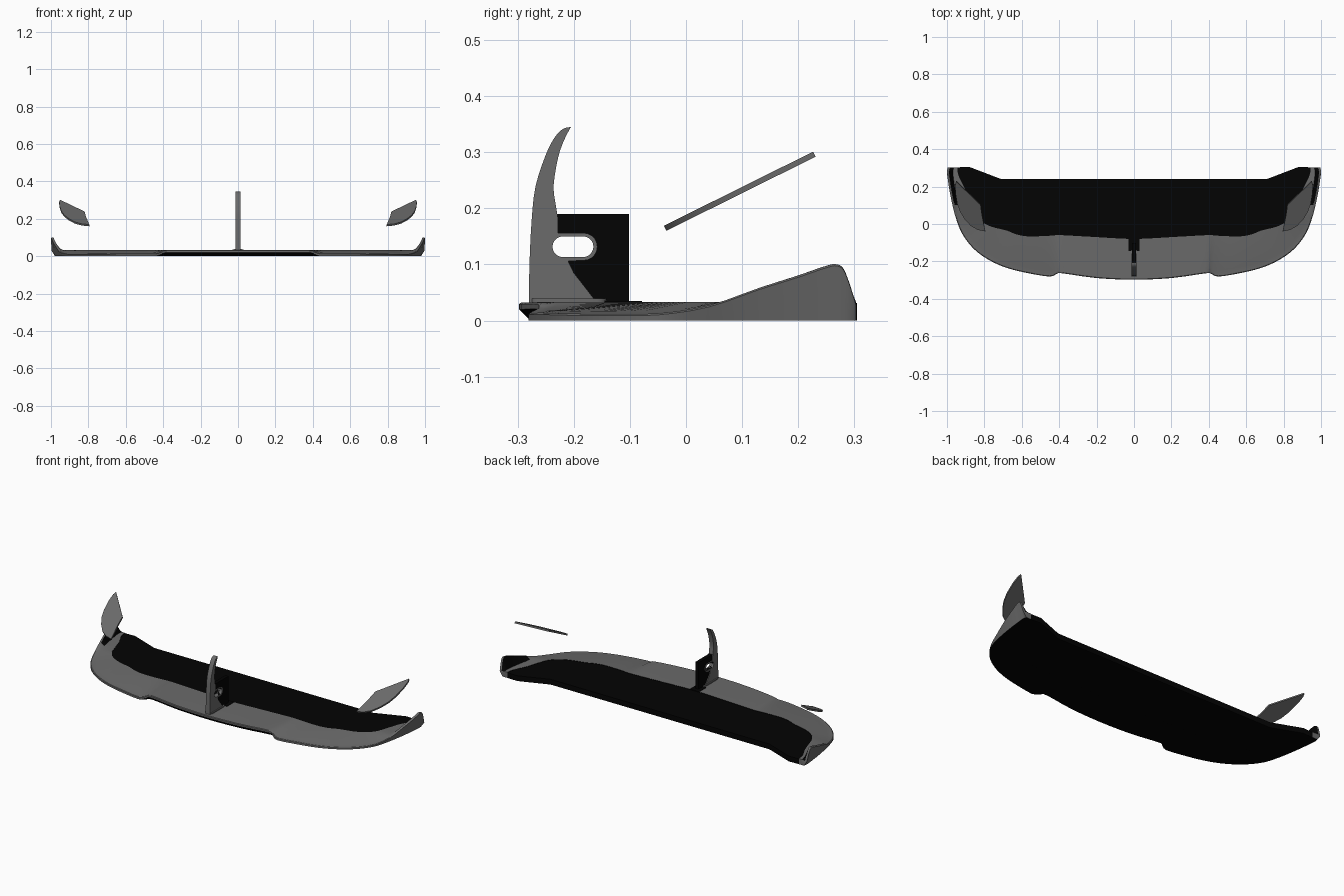
import bpy
import bmesh
import math
from mathutils import Matrix, Vector

cube = bpy.data.objects.get("Cube")
if cube:
    bpy.data.objects.remove(cube, do_unlink=True)


def make_material(name, value):
    mat = bpy.data.materials.new(name)
    mat.use_nodes = True
    colour = (value, value, value, 1)
    mat.diffuse_color = colour
    bsdf = next(n for n in mat.node_tree.nodes if n.type == "BSDF_PRINCIPLED")
    bsdf.inputs["Base Color"].default_value = colour
    bsdf.inputs["Roughness"].default_value = 0.6
    return mat


grey = make_material("satin grey", 0.145)
black = make_material("matt black", 0.001)


def add_object(name, mesh, materials):
    obj = bpy.data.objects.new(name, mesh)
    bpy.context.scene.collection.objects.link(obj)
    for mat in materials:
        mesh.materials.append(mat)
    bpy.ops.object.select_all(action="DESELECT")
    obj.select_set(True)
    bpy.context.view_layer.objects.active = obj
    bpy.ops.object.shade_smooth_by_angle(angle=math.radians(35))


def plate(name, outlines, thickness, material, matrix):
    """Flat filled outline, further outlines cut holes, extruded both ways."""
    curve = bpy.data.curves.new(name, "CURVE")
    curve.dimensions = "2D"
    curve.fill_mode = "BOTH"
    curve.extrude = thickness / 2
    for points in outlines:
        spline = curve.splines.new("POLY")
        spline.points.add(len(points) - 1)
        for target, (u, v) in zip(spline.points, points):
            target.co = (u, v, 0, 1)
        spline.use_cyclic_u = True
    helper = bpy.data.objects.new(name + " helper", curve)
    bpy.context.scene.collection.objects.link(helper)
    bpy.context.view_layer.update()
    graph = bpy.context.evaluated_depsgraph_get()
    mesh = bpy.data.meshes.new_from_object(helper.evaluated_get(graph))
    bpy.data.objects.remove(helper, do_unlink=True)
    bm = bmesh.new()
    bm.from_mesh(mesh)
    bmesh.ops.remove_doubles(bm, verts=bm.verts, dist=0.00005)
    bmesh.ops.recalc_face_normals(bm, faces=bm.faces)
    bm.transform(matrix)
    bm.to_mesh(mesh)
    bm.free()
    add_object(name, mesh, [material])


def stadium(left, right, low, high, steps=10):
    radius, mid = (high - low) / 2, (high + low) / 2
    points = []
    for centre, start in ((right - radius, -90), (left + radius, 90)):
        for i in range(steps + 1):
            a = math.radians(start + 180 * i / steps)
            points.append((centre + radius * math.cos(a), mid + radius * math.sin(a)))
    return points


def refine(rows, before, after, steps=3):
    """Smooth curve through rows of numbers; before and after guide its ends."""
    padded = [before] + rows + [after]
    result = []
    for a, b, c, d in zip(padded, padded[1:], padded[2:], padded[3:]):
        for i in range(steps):
            t = i / steps
            result.append(tuple(
                q + t * (r - p + t * (2 * p - 5 * q + 4 * r - s + t * (3 * (q - r) + s - p))) / 2
                for p, q, r, s in zip(a, b, c, d)))
    return result + [rows[-1]]


# Rim stations on the left half: outer x, outer y, lip bottom, lip top, inner x, inner y
stations = [
    (0, -.298, .02, .032, 0, -.08), (.2, -.289, .02, .032, .2, -.07),
    (.38, -.264, .02, .032, .38, -.06), (.41, -.265, .01, .023, .42, -.06),
    (.45, -.281, 0, .014, .47, -.064), (.56, -.264, 0, .014, .57, -.066),
    (.68, -.235, 0, .013, .63, -.055), (.78, -.19, 0, .012, .68, -.035),
    (.86, -.13, 0, .012, .76, -.015), (.92, -.05, 0, .013, .82, .015),
    (.955, .04, 0, .027, .86, .06), (.977, .13, 0, .058, .885, .13),
    (.99, .2, 0, .08, .905, .19), (.997, .25, 0, .097, .93, .24),
    (1, .27, 0, .1, .94, .265), (1, .284, 0, .087, .943, .28),
    (.996, .303, 0, .03, .945, .303),
]
x, y, *rest = stations[1]
stations = refine(stations, (-x, y, rest[0], rest[1], -rest[2], rest[3]), stations[-1])


def section(xo, yo, bottom, top, xi, yi):
    """Closed cross-section of the rim, from inner bottom round to inner top."""
    bottom = max(0, bottom)
    outer, inner = Vector((xo, yo, 0)), Vector((xi, yi, 0))
    inward = (inner - outer).normalized()
    up = Vector((0, 0, 1))
    foot = outer + inward * min(.032, (inner - outer).length * .7)
    lean = Vector((max(0, xo - .92) * .25, 0, 0))
    return [
        inner.copy(),
        outer - lean + inward * bottom,
        outer - lean + up * bottom,
        outer + up * (top - .003),
        outer + inward * .004 + up * top,
        outer + inward * .012 + up * top,
        foot + up * min(top + .004, .033),
        inner + up * .033,
    ]


# Lip rim with raised ends, black underneath and inside the end fences
bm = bmesh.new()
rows = [[bm.verts.new(p) for p in section(*s)] for s in stations]
for first, second in zip(rows, rows[1:]):
    count = len(first)
    for j in range(count):
        k = (j + 1) % count
        face = bm.faces.new((first[j], second[j], second[k], first[k]))
        inside_fence = j == 5 and first[j].co.y > .1
        face.material_index = 1 if j in (0, 1, 7) or inside_fence else 0
bm.faces.new(rows[-1])
bmesh.ops.recalc_face_normals(bm, faces=bm.faces)
copy = bmesh.ops.duplicate(bm, geom=bm.verts[:] + bm.edges[:] + bm.faces[:])["geom"]
for v in [g for g in copy if isinstance(g, bmesh.types.BMVert)]:
    v.co.x *= -1
bmesh.ops.reverse_faces(bm, faces=[g for g in copy if isinstance(g, bmesh.types.BMFace)])
bmesh.ops.remove_doubles(bm, verts=bm.verts, dist=.0001)
mesh = bpy.data.meshes.new("lip_rim")
bm.to_mesh(mesh)
bm.free()
add_object("lip_rim", mesh, [grey, black])

# Floor panel inside the rim, with a recessed rear edge
edge = [(s[4], s[5]) for s in stations] + [(.88, .305), (.71, .24)]
outline = edge + [(-x, y) for x, y in reversed(edge[1:])]
plate("floor_panel", [outline], .031, black, Matrix.Translation((0, 0, .0156)))

# Central fin: upright grey blade and a thinner black web, both slotted
upright = Matrix(((0, 0, 1, 0), (1, 0, 0, 0), (0, 1, 0, 0), (0, 0, 0, 1)))
slot = stadium(-.238, -.165, .113, .15)
front = [(-.28, .025), (-.279, .1), (-.275, .18), (-.268, .24), (-.25, .295),
         (-.235, .325), (-.22, .341), (-.205, .345)]
back = [(-.205, .345), (-.217, .322), (-.228, .29), (-.236, .24),
        (-.232, .205), (-.228, .18), (-.228, .156)]
blade = refine(front, front[0], front[-1]) + refine(back, back[0], back[-1])[1:]
ring = [p for p in stadium(-.25, -.158, .107, .156) if p[0] > -.215]
blade += sorted(ring, key=lambda p: -p[1])
blade += [(-.21, .106), (-.2, .085), (-.175, .053), (-.165, .04), (-.14, .035), (-.14, .025)]
plate("fin_blade", [blade, slot], .027, grey, upright)
web = [(-.262, .025), (-.102, .025), (-.102, .19), (-.262, .19)]
plate("fin_web", [web, slot], .02, black, upright)

# Fin foot and the dark pad behind it
foot = stadium(-.28, -.14, -.02, .02)
plate("fin_foot", [[(v, u) for u, v in foot]], .01, grey, Matrix.Translation((0, 0, .034)))
pad = [(-.03, -.145), (.03, -.145), (.03, -.078), (-.03, -.078)]
plate("fin_pad", [pad], .005, black, Matrix.Translation((0, 0, .0325)))

# Corner winglets, tilted up towards the back
winglet = [
    (.95, .3), (.82, .16), (.813, .1), (.795, .003), (.835, .012), (.872, .035),
    (.905, .075), (.93, .12), (.945, .167), (.955, .234), (.956, .28),
]
tilt = Matrix.Translation((0, -.04, .163)) @ Matrix.Rotation(math.radians(26.4), 4, "X")
for side, sign in (("left", 1), ("right", -1)):
    plate(side + "_winglet", [[(sign * x, y) for x, y in winglet]], .01, grey, tilt)
